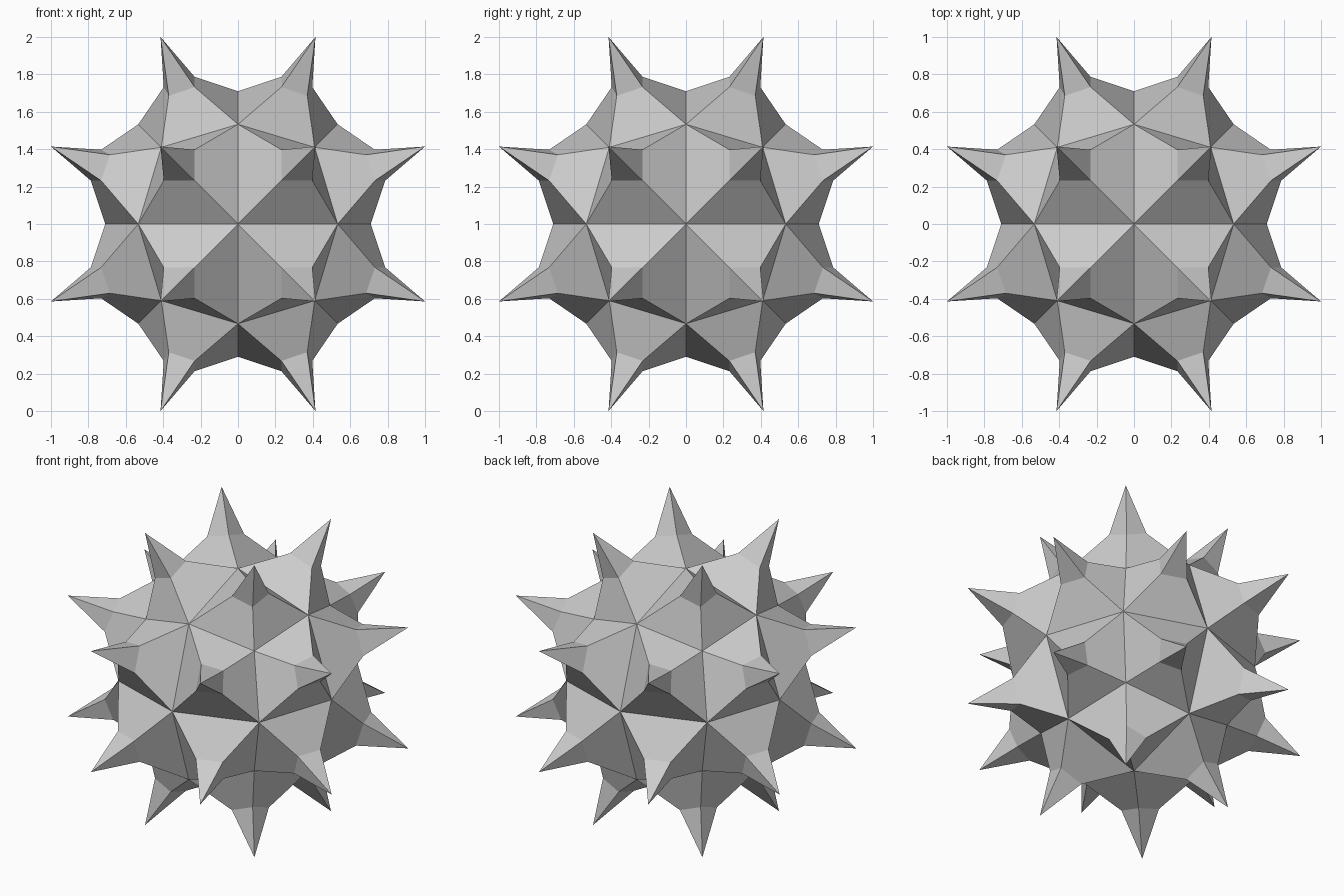
import bpy, bmesh
from itertools import permutations, product
from mathutils import Vector

if "Cube" in bpy.data.objects:
    bpy.data.objects.remove(bpy.data.objects["Cube"])

# One mirror wedge (1/48) of the star, in z >= x >= y >= 0
t = 2 ** 0.5 - 1
WEDGE = {
    "C": (0, 0, 0.71),            # four-fold dimple
    "D": (0.533, 0, 0.533),       # two-fold dimple
    "E": (0.41, 0.41, 0.41),      # three-fold dimple
    "A": (0.232, 0.232, 0.787),   # spike base, inner
    "B": (0.397, 0.232, 0.732),   # spike base, side
    "F": (0.37, 0.37, 0.685),     # spike base, outer
    "S": (t, t, 1),               # spike tip
}
FACES = ["CDBA", "DEFB", "ABS", "BFS"]

# Repeat the wedge over all axis swaps and reflections
bm = bmesh.new()
for order in permutations(range(3)):
    for sign in product((1, -1), repeat=3):
        pts = {k: bm.verts.new([sign[i] * p[order[i]] for i in range(3)])
               for k, p in WEDGE.items()}
        for face in FACES:
            bm.faces.new([pts[k] for k in face])

# Weld the wedges, face outward, stand on the floor
bmesh.ops.remove_doubles(bm, verts=bm.verts, dist=1e-4)
bmesh.ops.recalc_face_normals(bm, faces=bm.faces)
bmesh.ops.translate(bm, verts=bm.verts, vec=Vector((0, 0, 1)))

mesh = bpy.data.meshes.new("spiked_star")
bm.to_mesh(mesh)
bm.free()
bpy.context.collection.objects.link(bpy.data.objects.new("spiked_star", mesh))
